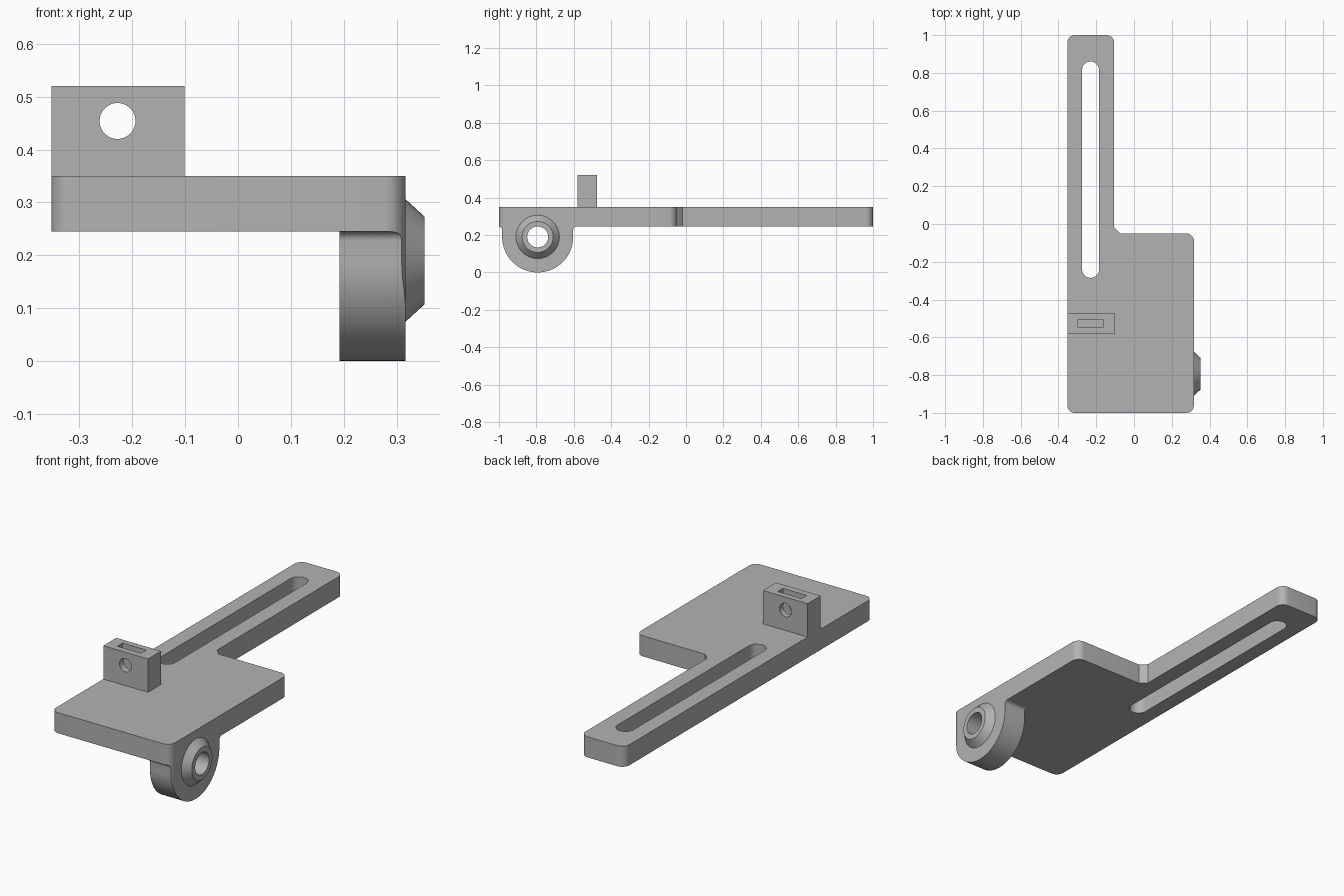
import bpy, bmesh, math
from mathutils import Vector

if "Cube" in bpy.data.objects:
    bpy.data.objects.remove(bpy.data.objects["Cube"], do_unlink=True)

grey = bpy.data.materials.new("plain grey")
grey.use_nodes = True
grey.diffuse_color = (0.45, 0.45, 0.45, 1)
grey.node_tree.nodes["Principled BSDF"].inputs["Base Color"].default_value = (0.45, 0.45, 0.45, 1)


def rounded(corners):
    """Outline from (u, v, radius, steps) corners with right angles."""
    out = []
    for i, (u, v, r, steps) in enumerate(corners):
        p = Vector((u, v))
        a = (Vector(corners[i - 1][:2]) - p).normalized()
        b = (Vector(corners[(i + 1) % len(corners)][:2]) - p).normalized()
        if r == 0:
            out.append(p)
            continue
        centre = p + r * (a + b)
        for k in range(steps + 1):
            t = math.pi / 2 * k / steps
            out.append(centre - r * (b * math.cos(t) + a * math.sin(t)))
    return out


def circle(u, v, r, n=48):
    return [(u + r * math.cos(2 * math.pi * k / n), v + r * math.sin(2 * math.pi * k / n)) for k in range(n)]


def rect(u0, v0, u1, v1):
    return [(u0, v0), (u1, v0), (u1, v1), (u0, v1)]


PLACE = {
    "x": lambda u, v, w: (w, u, v),
    "y": lambda u, v, w: (u, w, v),
    "z": lambda u, v, w: (u, v, w),
}


def loft(name, axis, start, end, profile, end_profile=None):
    """Solid between two profiles placed along an axis."""
    bm = bmesh.new()
    rings = [[bm.verts.new(PLACE[axis](u, v, w)) for u, v in prof]
             for prof, w in ((profile, start), (end_profile or profile, end))]
    n = len(profile)
    bm.faces.new(rings[0])
    bm.faces.new(rings[1])
    for i in range(n):
        j = (i + 1) % n
        bm.faces.new((rings[0][i], rings[0][j], rings[1][j], rings[1][i]))
    bmesh.ops.recalc_face_normals(bm, faces=bm.faces)
    mesh = bpy.data.meshes.new(name)
    bm.to_mesh(mesh)
    bm.free()
    mesh.materials.append(grey)
    obj = bpy.data.objects.new(name, mesh)
    bpy.context.collection.objects.link(obj)
    return obj


def activate(obj):
    bpy.ops.object.select_all(action="DESELECT")
    obj.select_set(True)
    bpy.context.view_layer.objects.active = obj


def combine(obj, tool, operation="DIFFERENCE"):
    mod = obj.modifiers.new("shape", "BOOLEAN")
    mod.operation, mod.solver, mod.object = operation, "EXACT", tool
    activate(obj)
    bpy.ops.object.modifier_apply(modifier=mod.name)
    bpy.data.objects.remove(tool, do_unlink=True)


LEFT, RIGHT, ARM = -0.353, 0.317, -0.105
BOTTOM, TOP = 0.245, 0.35
outline = rounded([
    (LEFT, -1, 0.04, 8), (RIGHT, -1, 0.04, 8), (RIGHT, -0.05, 0.04, 8),
    (ARM, -0.05, 0.032, 1), (ARM, 1, 0.04, 8), (LEFT, 1, 0.04, 8)])

# Flat plate with its long slotted arm
plate = loft("base_plate", "z", BOTTOM, TOP, outline)
slot = rounded([(-0.275, -0.285, 0.045, 12), (-0.185, -0.285, 0.045, 12),
                (-0.185, 0.86, 0.045, 12), (-0.275, 0.86, 0.045, 12)])
combine(plate, loft("slot_cutter", "z", 0.2, 0.4, slot))

# Round lug under the plate, flared where it meets it
CY, CZ, R, F = -0.793, 0.19, 0.19, 0.018
arc = [(CY + R * math.cos(t), CZ - R * math.sin(t))
       for t in (math.pi * k / 40 for k in range(41))]
flare = [(R + F - F * math.cos(t), BOTTOM - F + F * math.sin(t))
         for t in (math.pi / 2 * k / 6 for k in range(7))]
profile = (arc + [(CY - u, v) for u, v in flare]
           + [(CY + u, v) for u, v in reversed(flare)])
lug = loft("pivot_lug", "x", 0.192, 0.34, profile)
combine(lug, loft("lug_trim", "z", -0.1, 0.4, outline), "INTERSECT")

# Tapered collar on the outer face of the lug
collar = loft("pivot_collar", "x", RIGHT, 0.353, circle(CY, CZ, 0.116), circle(CY, CZ, 0.083))
for part in (lug, collar):
    combine(part, loft("bore_cutter", "x", 0.1, 0.45, circle(CY, CZ, 0.056)))

# Upright block with cross hole and top pocket
block = loft("clamp_block", "z", TOP, 0.52, rect(LEFT, -0.58, -0.101, -0.475))
combine(block, loft("hole_cutter", "y", -0.7, -0.4, circle(-0.228, 0.454, 0.034)))
combine(block, loft("pocket_cutter", "z", 0.385, 0.6, rect(-0.297, -0.547, -0.163, -0.505)))

for part in (plate, lug, collar, block):
    activate(part)
    bpy.ops.object.shade_smooth_by_angle(angle=math.radians(30))
